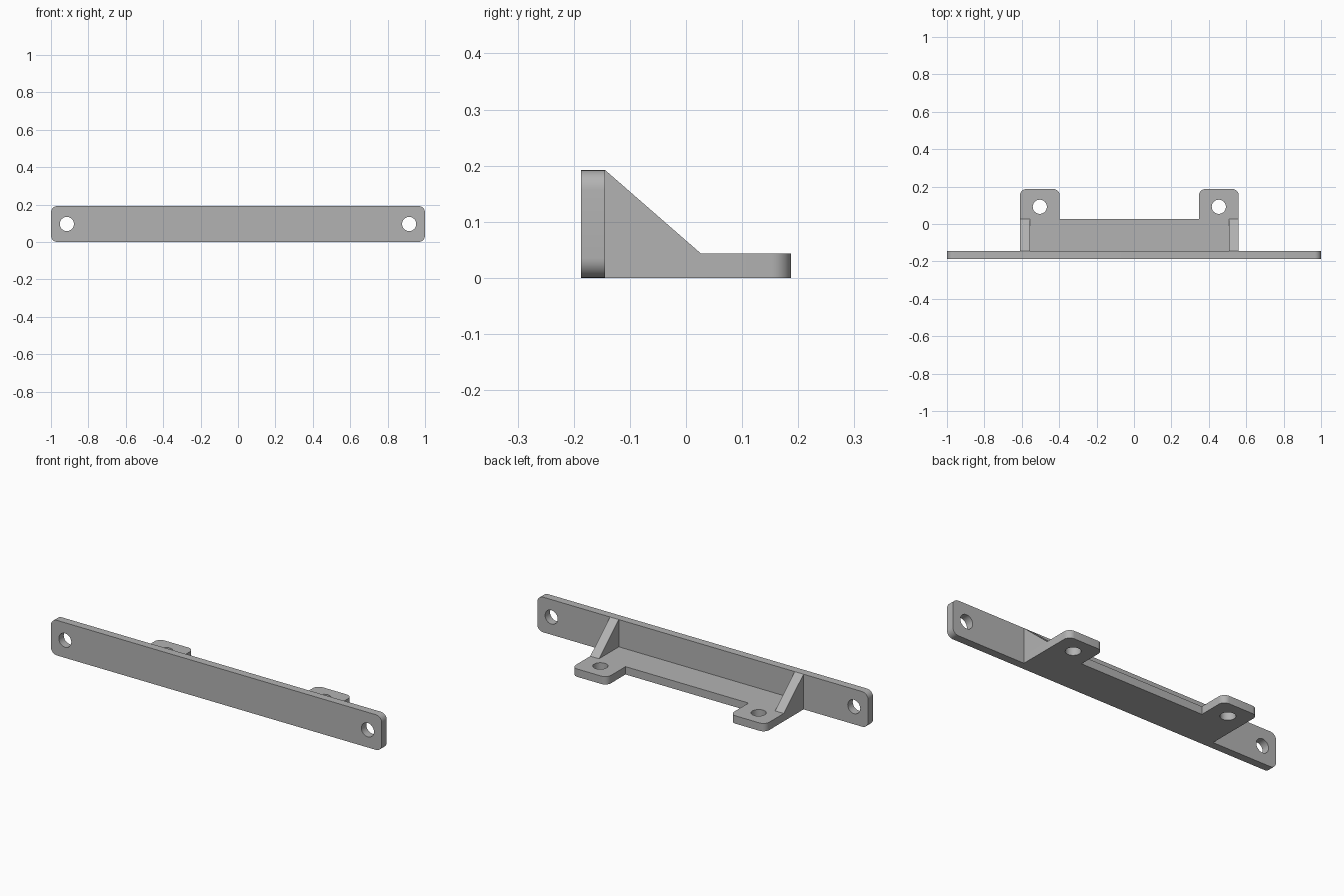
import bpy
import bmesh
from math import cos, sin, tau
from mathutils import Matrix, Vector

cube = bpy.data.objects.get("Cube")
if cube:
    bpy.data.objects.remove(cube, do_unlink=True)

grey = bpy.data.materials.new("light grey")
grey.use_nodes = True
colour = (0.45, 0.45, 0.45, 1)
grey.diffuse_color = colour
grey.node_tree.nodes["Principled BSDF"].inputs["Base Color"].default_value = colour

HOLE = 0.038
ROUND = 0.035
THICK = 0.043
HEIGHT = 0.192
FRONT, BACK = -0.187, 0.187
PLATE_BACK = FRONT + THICK
LEDGE = 0.027


def outline(corners):
    """Corner list (x, y, radius) turned into points with rounded corners."""
    points = []
    for i, (x, y, r) in enumerate(corners):
        c = Vector((x, y))
        if not r:
            points.append(c)
            continue
        to_prev = (Vector(corners[i - 1][:2]) - c).normalized() * r
        to_next = (Vector(corners[(i + 1) % len(corners)][:2]) - c).normalized() * r
        centre = c + to_prev + to_next
        for k in range(9):
            a = tau / 4 * k / 8
            points.append(centre - to_next * cos(a) - to_prev * sin(a))
    return points


def circle(x, y, r=HOLE, n=24):
    return [Vector((x + r * cos(tau * k / n), y + r * sin(tau * k / n))) for k in range(n)]


def extruded(name, loops, depth, matrix):
    """Flat profile with holes, extruded both ways by half the depth."""
    curve = bpy.data.curves.new(name + " profile", 'CURVE')
    curve.dimensions = '2D'
    curve.fill_mode = 'BOTH'
    curve.extrude = depth / 2
    for loop in loops:
        spline = curve.splines.new('POLY')
        spline.points.add(len(loop) - 1)
        for p, co in zip(spline.points, loop):
            p.co = (co[0], co[1], 0, 1)
        spline.use_cyclic_u = True
    temp = bpy.data.objects.new(name + " profile", curve)
    bpy.context.collection.objects.link(temp)
    graph = bpy.context.evaluated_depsgraph_get()
    mesh = bpy.data.meshes.new_from_object(temp.evaluated_get(graph))
    bpy.data.objects.remove(temp, do_unlink=True)
    bpy.data.curves.remove(curve)

    # Weld caps to walls and place the part
    bm = bmesh.new()
    bm.from_mesh(mesh)
    bmesh.ops.remove_doubles(bm, verts=bm.verts, dist=0.0001)
    bmesh.ops.transform(bm, matrix=matrix, verts=bm.verts)
    bmesh.ops.recalc_face_normals(bm, faces=bm.faces)
    bm.to_mesh(mesh)
    bm.free()
    mesh.name = name
    mesh.materials.clear()
    mesh.materials.append(grey)
    obj = bpy.data.objects.new(name, mesh)
    bpy.context.collection.objects.link(obj)
    bpy.ops.object.select_all(action='DESELECT')
    obj.select_set(True)
    bpy.context.view_layer.objects.active = obj
    bpy.ops.object.shade_smooth_by_angle()
    return obj


# Upright front plate with a bolt hole at each end
plate = outline([(-1, 0, ROUND), (1, 0, ROUND), (1, HEIGHT, ROUND), (-1, HEIGHT, ROUND)])
holes = [circle(s * 0.915, HEIGHT / 2) for s in (-1, 1)]
extruded("front_plate", [plate] + holes, THICK,
         Matrix.Translation((0, FRONT + THICK / 2, 0)) @ Matrix.Rotation(tau / 4, 4, 'X'))

# Horizontal base with two drilled rear tabs, set slightly off centre
MID, HALF, TAB = -0.025, 0.585, 0.213
L, R = MID - HALF, MID + HALF
base = outline([
    (L, PLATE_BACK, 0), (R, PLATE_BACK, 0),
    (R, BACK, ROUND), (R - TAB, BACK, ROUND), (R - TAB, LEDGE, 0),
    (L + TAB, LEDGE, 0), (L + TAB, BACK, ROUND), (L, BACK, ROUND)])
holes = [circle(x, 0.092) for x in (L + TAB / 2, R - TAB / 2)]
extruded("base_with_tabs", [base] + holes, THICK, Matrix.Translation((0, 0, THICK / 2)))

# Triangular ribs bracing the plate at both ends of the base
RIB = 0.053
yz_plane = Matrix(((0, 0, 1, 0), (1, 0, 0, 0), (0, 1, 0, 0), (0, 0, 0, 1)))
triangle = [(PLATE_BACK, THICK), (LEDGE, THICK), (PLATE_BACK, HEIGHT)]
for name, x in (("right_rib", L + RIB / 2), ("left_rib", R - RIB / 2)):
    extruded(name, [triangle], RIB, Matrix.Translation((x, 0, 0)) @ yz_plane)
